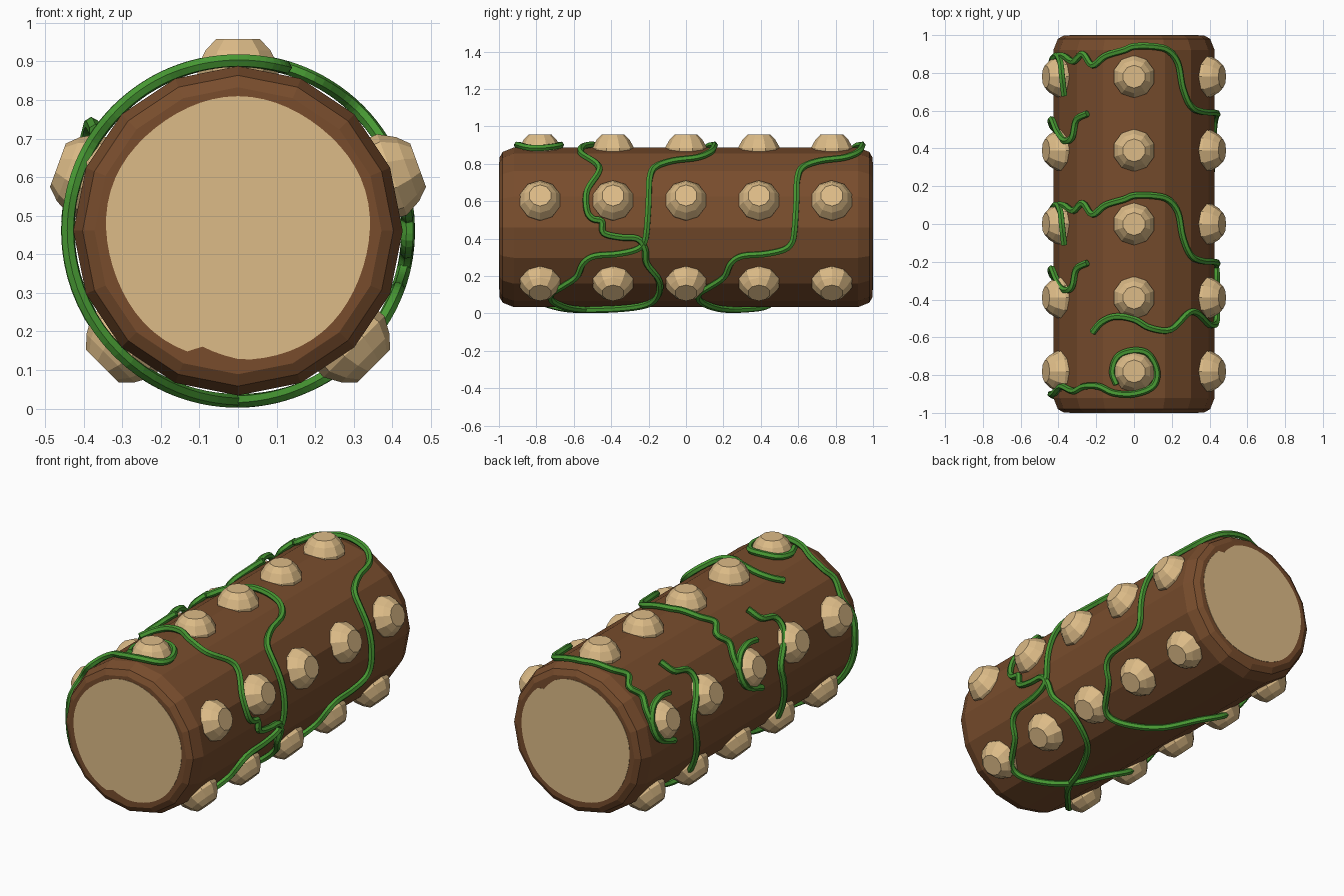
import bpy, bmesh, math
from mathutils import Vector, Matrix

if "Cube" in bpy.data.objects:
    bpy.data.objects.remove(bpy.data.objects["Cube"])

CZ = 0.461          # height of the log axis
VINE_R = 0.441      # distance of vine centre line from the axis


def material(name, srgb):
    m = bpy.data.materials.new(name)
    lin = [((c + 0.055) / 1.055) ** 2.4 for c in srgb]
    m.diffuse_color = (*lin, 1)
    m.use_nodes = True
    m.node_tree.nodes["Principled BSDF"].inputs["Base Color"].default_value = m.diffuse_color
    return m


BARK = material("bark brown", (0.47, 0.30, 0.175))
WOOD = material("cut wood tan", (0.865, 0.735, 0.53))
GREEN = material("vine green", (0.28, 0.60, 0.20))


def add_object(name, mesh, mat):
    mesh.materials.clear()
    mesh.materials.append(mat)
    ob = bpy.data.objects.new(name, mesh)
    bpy.context.collection.objects.link(ob)
    return ob


def lathe(name, profile, sides, mat, matrix, phase=0.0):
    """Closed solid of (radius, height) rings about local z."""
    bm = bmesh.new()
    rings = []
    for r, h in profile:
        rings.append([bm.verts.new((r * math.cos(phase + 2 * math.pi * i / sides),
                                    r * math.sin(phase + 2 * math.pi * i / sides), h))
                      for i in range(sides)])
    for a, b in zip(rings, rings[1:]):
        for i in range(sides):
            j = (i + 1) % sides
            bm.faces.new((a[i], a[j], b[j], b[i]))
    bm.faces.new(rings[0][::-1])
    bm.faces.new(rings[-1])
    bmesh.ops.recalc_face_normals(bm, faces=bm.faces)
    bm.transform(matrix)
    mesh = bpy.data.meshes.new(name)
    bm.to_mesh(mesh)
    bm.free()
    return add_object(name, mesh, mat)


# log body: 16 sides with two-step rounded ends
end = [(0.427, 0.92), (0.403, 0.98), (0.372, 0.998)]
profile = [(r, -h) for r, h in reversed(end)] + end
lathe("log", profile, 16, BARK,
      Matrix.Translation((0, 0, CZ)) @ Matrix.Rotation(math.pi / 2, 4, 'X'))


# cut wood discs on both ends, with a small notch of bark in the rim
def end_disc(name, side, notch):
    bm = bmesh.new()
    pts = []
    for i in range(64):
        a = 2 * math.pi * i / 64
        d = (math.degrees(a) - notch + 180) % 360 - 180
        r = 0.342 + 0.003 * math.sin(5 * a)
        if -10 < d < 10:
            r -= 0.025 * (10 - d) / 20
        pts.append((r * math.cos(a), 0.996 * side, CZ + 0.004 + r * math.sin(a)))
    face = bm.faces.new([bm.verts.new(p) for p in pts])
    ext = bmesh.ops.extrude_face_region(bm, geom=[face])
    bmesh.ops.translate(bm, vec=(0, 0.004 * side, 0),
                        verts=[g for g in ext["geom"] if isinstance(g, bmesh.types.BMVert)])
    bmesh.ops.recalc_face_normals(bm, faces=bm.faces)
    mesh = bpy.data.meshes.new(name)
    bm.to_mesh(mesh)
    bm.free()
    add_object(name, mesh, WOOD)


end_disc("front_cut_face", -1, 262)
end_disc("back_cut_face", 1, 58)

# studs: five rows of five sawn branch stubs
STUD = [(0.108, 0.37), (0.112, 0.425), (0.088, 0.468), (0.06, 0.497)]
for row, deg in enumerate((90, 20, 160, -45, 225)):
    for k in range(5):
        y = -0.78 + 0.39 * k
        direction = Vector((math.cos(math.radians(deg)), 0, math.sin(math.radians(deg))))
        rot = direction.to_track_quat('Z', 'Y').to_matrix().to_4x4()
        lathe(f"stud_{row + 1}_{k + 1}", STUD, 10, WOOD,
              Matrix.Translation((0, y, CZ)) @ rot, math.pi / 10)


# vines: smooth paths given as (angle round the log, y, extra height)
def vine(name, path, shift=0.0):
    pts = [Vector((p[0], p[1] + shift, p[2] if len(p) > 2 else 0)) for p in path]
    pts = [2 * pts[0] - pts[1]] + pts + [2 * pts[-1] - pts[-2]]
    line = []
    for a, b, c, d in zip(pts, pts[1:], pts[2:], pts[3:]):
        for s in range(5):
            t = s / 5
            line.append(0.5 * (2 * b + (c - a) * t + (2 * a - 5 * b + 4 * c - d) * t * t
                               + (3 * b - a - 3 * c + d) * t ** 3))
    line.append(pts[-2])
    cu = bpy.data.curves.new(name, 'CURVE')
    cu.dimensions = '3D'
    cu.bevel_depth = 0.018
    cu.bevel_resolution = 1
    cu.use_fill_caps = True
    sp = cu.splines.new('POLY')
    sp.use_smooth = False
    sp.points.add(len(line) - 1)
    for p, q in zip(sp.points, line):
        a, r = math.radians(q.x), VINE_R + q.z
        p.co = (r * math.cos(a), q.y, CZ + r * math.sin(a), 1)
    tmp = bpy.data.objects.new(name + "_path", cu)
    bpy.context.collection.objects.link(tmp)
    deps = bpy.context.evaluated_depsgraph_get()
    mesh = bpy.data.meshes.new_from_object(tmp.evaluated_get(deps))
    bpy.data.objects.remove(tmp)
    mesh.name = name
    add_object(name, mesh, GREEN)


# long vine: over the top, down the right, under, and up the left
LONG = [(176, .74), (172, .83), (163, .88), (148, .89), (137, .86), (128, .90),
        (120, .84), (110, .89), (97, .92), (90, .94), (77, .94), (66, .92),
        (58, .85), (54, .72), (47, .625), (36, .595), (18, .59), (-2, .58),
        (-11, .565), (-16, .52), (-19, .42), (-20.5, .30), (-26, .24), (-37, .205),
        (-46, .13), (-53, .075), (-62, .07), (-75, .14), (-90, .25), (-105, .42),
        (-120, .46), (-135, .45), (-160, .50), (-180, .54), (-191, .55),
        (-204, .48), (-214, .44), (-222, .46), (-226, .55), (-236, .585)]
# curl hooked over the upper left stud
CURL = [(177, .73), (170, .86), (158, .89), (148, .86, .02), (144, .78, .03), (145, .68, .01)]
for tag, shift in (("back", 0.0), ("middle", -0.79)):
    vine(f"{tag}_long_vine", LONG, shift)
    vine(f"{tag}_vine_curl", CURL, shift)

# front vine: top to the right side, under, round the left, ring about the top stud
FRONT = [(120, -.575), (113, -.52), (103, -.49), (90, -.505), (79, -.55), (64, -.56),
         (50, -.475), (41, -.47), (26, -.53), (12, -.53), (6, -.50), (4, -.45),
         (-4, -.44), (-7, -.35), (-8, -.26), (-15, -.22), (-26, -.21), (-40, -.145),
         (-56, -.15), (-71, -.22), (-84, -.40), (-93, -.58), (-108, -.72),
         (-130, -.88), (-155, -.91), (-180, -.90), (-195, -.90), (-209, -.86),
         (-223, -.885), (-233, -.86), (-245, -.86), (-256, -.895), (-270, -.90),
         (-283, -.86), (-286, -.78), (-280, -.69), (-270, -.67), (-259, -.70),
         (-255, -.78), (-258, -.85)]
vine("front_vine", FRONT)
